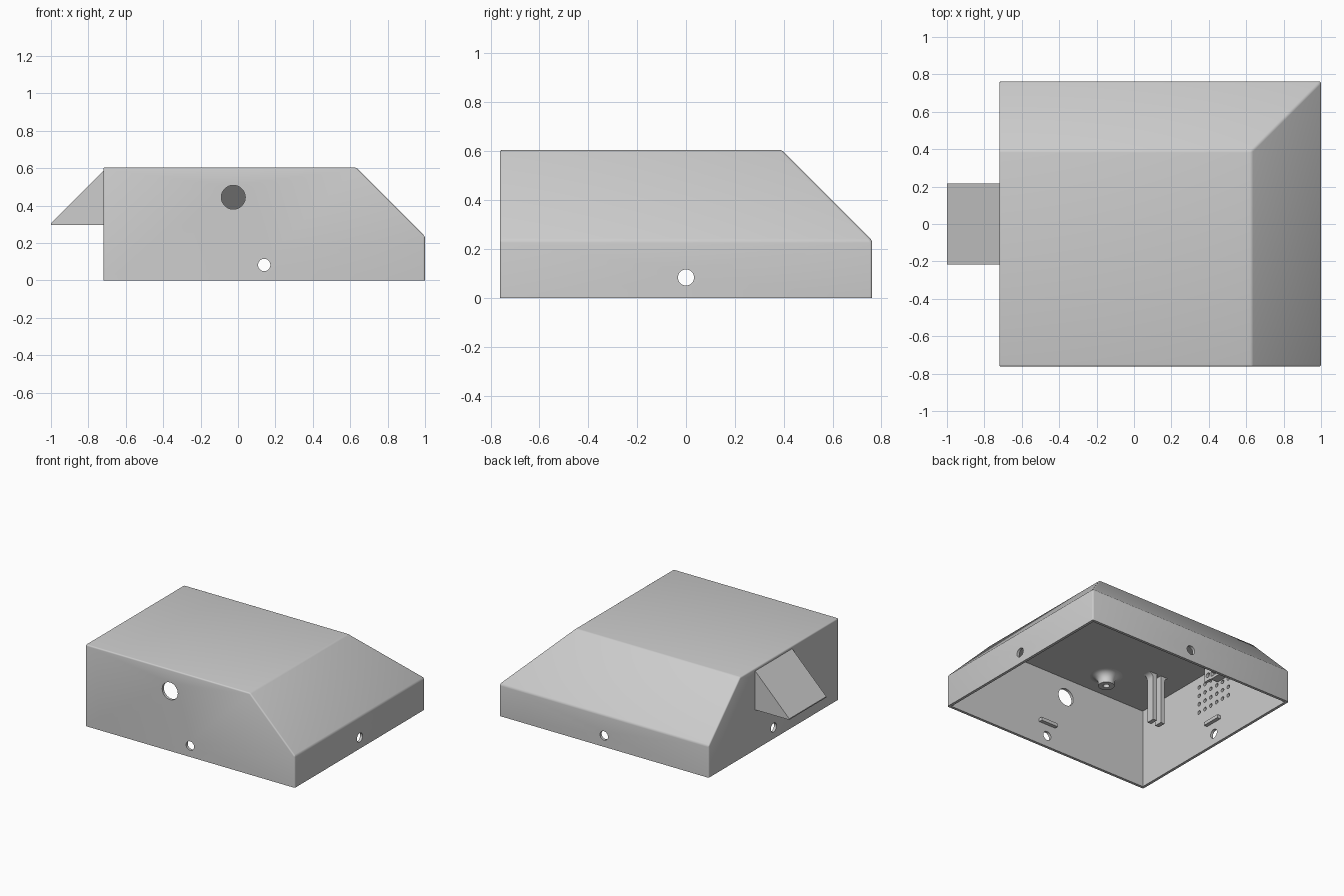
import bpy, bmesh, math
from mathutils import Matrix, Vector

if "Cube" in bpy.data.objects:
    bpy.data.objects.remove(bpy.data.objects["Cube"], do_unlink=True)

SHADE = (0.61, 0.61, 0.61, 1)
grey = bpy.data.materials.new("light_grey_plastic")
grey.use_nodes = True
grey.diffuse_color = SHADE
grey.node_tree.nodes["Principled BSDF"].inputs["Base Color"].default_value = SHADE

LEFT, RIGHT, SIDE, TOP, EAVE = -0.72, 1.0, 0.762, 0.605, 0.235
WALL = 0.02


def finish(name, bm, smooth=False):
    bmesh.ops.recalc_face_normals(bm, faces=bm.faces)
    mesh = bpy.data.meshes.new(name)
    bm.to_mesh(mesh)
    bm.free()
    mesh.materials.append(grey)
    obj = bpy.data.objects.new(name, mesh)
    bpy.context.collection.objects.link(obj)
    if smooth:
        shade(obj)
    return obj


def activate(obj):
    bpy.ops.object.select_all(action='DESELECT')
    obj.select_set(True)
    bpy.context.view_layer.objects.active = obj


def shade(obj):
    activate(obj)
    bpy.ops.object.shade_smooth_by_angle(angle=math.radians(30))


def cut(obj, cutter):
    activate(obj)
    mod = obj.modifiers.new("cut", 'BOOLEAN')
    mod.operation = 'DIFFERENCE'
    mod.solver = 'EXACT'
    mod.object = cutter
    bpy.ops.object.modifier_apply(modifier=mod.name)
    bpy.data.objects.remove(cutter, do_unlink=True)


def add_box(bm, center, size):
    bmesh.ops.create_cube(bm, size=1, matrix=Matrix.Translation(center) @ Matrix.Diagonal((*size, 1)))


def add_hole(bm, center, axis, radius, segments=32, depth=0.1):
    turn = Vector((0, 0, 1)).rotation_difference(Vector(axis)).to_matrix().to_4x4()
    bmesh.ops.create_cone(bm, cap_ends=True, segments=segments, radius1=radius, radius2=radius,
                          depth=depth, matrix=Matrix.Translation(center) @ turn)


def extrude_profile(bm, points, y0, y1):
    near, far = ([bm.verts.new((x, y, z)) for x, z in points] for y in (y0, y1))
    bm.faces.new(near)
    bm.faces.new(far[::-1])
    for i in range(len(points)):
        bm.faces.new((near[i - 1], near[i], far[i], far[i - 1]))


def housing_solid(t, base):
    """Box sloped on the +x and +y sides, inset by t."""
    bm = bmesh.new()
    x0, x1, y1, top = LEFT + t, RIGHT - t, SIDE - t, TOP - t
    eave = EAVE - t * (math.sqrt(2) - 1)
    run = top - eave
    corners = {
        "a": (x0, -y1, base), "b": (x1, -y1, base), "c": (x1, y1, base), "d": (x0, y1, base),
        "e": (x0, -y1, top), "f": (x1 - run, -y1, top),
        "g": (x1 - run, y1 - run, top), "h": (x0, y1 - run, top),
        "p": (x1, -y1, eave), "q": (x1, y1, eave), "r": (x0, y1, eave)}
    v = {key: bm.verts.new(co) for key, co in corners.items()}
    for loop in ("dcba", "efgh", "abpfe", "bcqp", "cdrq", "daehr", "pqgf", "qrhg"):
        bm.faces.new([v[key] for key in loop])
    bmesh.ops.recalc_face_normals(bm, faces=bm.faces)
    return bm


# Housing shell with softened outer edges, open underneath
bm = housing_solid(0, 0)
edges = [e for e in bm.edges if max(v.co.z for v in e.verts) > 0.01]
bmesh.ops.bevel(bm, geom=edges, offset=0.01, segments=3, profile=0.5, affect='EDGES')
housing = finish("housing", bm)
cut(housing, finish("cavity_cutter", housing_solid(WALL, -0.1)))

# Screw holes in all walls, cable hole in front, vent grid under the hood
bm = bmesh.new()
for y in (-SIDE, SIDE):
    add_hole(bm, (0.14, y, 0.083), (0, 1, 0), 0.033)
for x in (LEFT, RIGHT):
    add_hole(bm, (x, 0, 0.083), (1, 0, 0), 0.033)
add_hole(bm, (-0.025, -SIDE, 0.445), (0, 1, 0), 0.064, 48)
for col in range(6):
    for row in range(4):
        add_hole(bm, (LEFT, (col - 2.5) * 0.061, 0.315 + row * 0.065), (1, 0, 0), 0.014, 16)
cut(housing, finish("hole_cutter", bm))
shade(housing)

# Sloped vent hood, open at the bottom
bm = bmesh.new()
extrude_profile(bm, [(-1, 0.297), (-1, 0.305), (-0.715, 0.59), (-0.715, 0.297)], -0.217, 0.217)
hood = finish("vent_hood", bm)
bm = bmesh.new()
extrude_profile(bm, [(-0.997, 0.28), (-0.7, 0.577), (-0.7, 0.28)], -0.197, 0.197)
cut(hood, finish("hood_cutter", bm))

# Small ledges on the inner walls above the screw holes
bm = bmesh.new()
for side in (-1, 1):
    add_box(bm, (0.14, side * (SIDE - WALL - 0.012), 0.18), (0.14, 0.03, 0.025))
for x in (LEFT + WALL + 0.012, RIGHT - WALL - 0.012):
    add_box(bm, (x, 0, 0.18), (0.03, 0.14, 0.025))
finish("wall_ledges", bm)

# Screw boss with flared root, hanging from the roof
ceiling = TOP - WALL
quarter = [math.radians(15 * i) for i in range(7)]
bm = bmesh.new()
flare = [(0.055 + 0.055 * (1 - math.sin(a)), -0.055 * (1 - math.cos(a))) for a in quarter]
profile = [(0.11, 0.005)] + flare + [(0.055, -0.075), (0.022, -0.075), (0.022, -0.01), (0, -0.01)]
verts = [bm.verts.new((r, 0, z)) for r, z in profile]
spine = [bm.edges.new(pair) for pair in zip(verts, verts[1:])]
bmesh.ops.spin(bm, geom=verts + spine, cent=(0, 0, 0), axis=(0, 0, 1),
               angle=2 * math.pi, steps=32)
bmesh.ops.remove_doubles(bm, verts=bm.verts, dist=0.0001)
bmesh.ops.translate(bm, verts=bm.verts, vec=(-0.21, -0.54, ceiling))
finish("screw_boss", bm, True)

# Board clip: two prongs with flared outer roots
bm = bmesh.new()
outer = [(0.05 + 0.04 * (1 - math.sin(a)), -0.04 * (1 - math.cos(a))) for a in quarter]
shape = [(0.018, 0.005), (0.09, 0.005)] + outer + [(0.05, -0.36), (0.018, -0.36)]
for side in (-1, 1):
    extrude_profile(bm, [(-0.47 + side * x, ceiling + z) for x, z in shape], -0.36, -0.3)
finish("board_clip", bm, True)

# Sensor bracket near the vent wall: drilled plate and two shelves
bm = bmesh.new()
add_box(bm, (-0.65, 0.01, 0.53), (0.02, 0.07, 0.12))
bracket = finish("sensor_bracket", bm)
bm = bmesh.new()
add_hole(bm, (-0.65, 0.01, 0.51), (1, 0, 0), 0.018, 20)
cut(bracket, finish("bracket_cutter", bm))
bm = bmesh.new()
for z in (0.475, 0.53):
    add_box(bm, (-0.675, 0.115, z), (0.07, 0.15, 0.02))
finish("bracket_shelves", bm)
